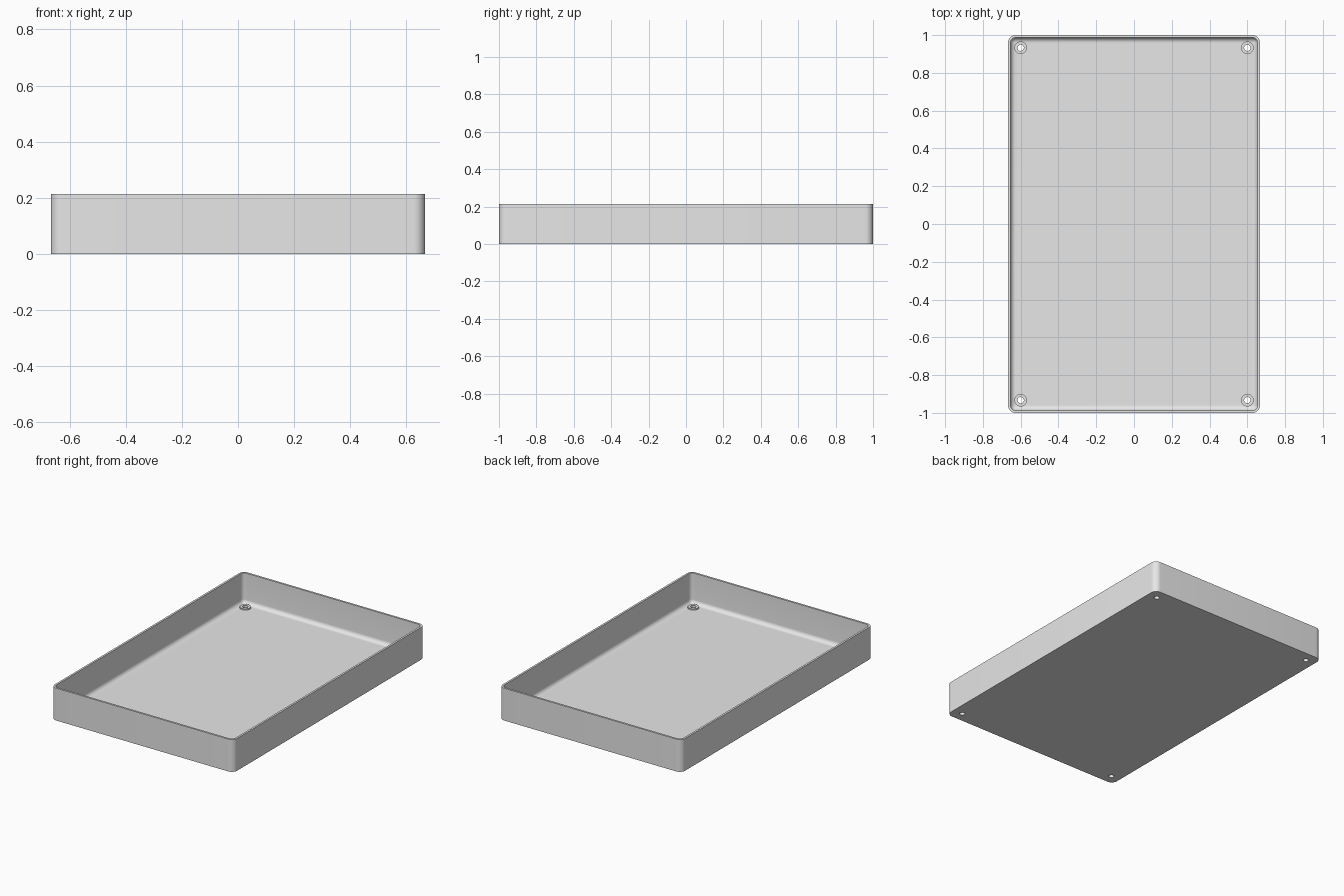
import bpy, bmesh
from math import sin, cos, pi

cube = bpy.data.objects.get("Cube")
if cube:
    bpy.data.objects.remove(cube, do_unlink=True)

HX, HY, H = 0.6667, 1.0, 0.2135      # half width, half length, height
WALL, FLOOR = 0.0133, 0.0133
R = 0.04                             # outer corner radius
FILLET = R - WALL
HOLE_X, HOLE_Y, HOLE_R, BOSS_R, BOSS_TOP = 0.6, 0.933, 0.0167, 0.0333, 0.0225
CORNERS = [(sx * HOLE_X, sy * HOLE_Y) for sx in (-1, 1) for sy in (-1, 1)]

grey = bpy.data.materials.new("light_grey")
grey.use_nodes = True
grey.diffuse_color = (0.8, 0.8, 0.8, 1)
grey.node_tree.nodes["Principled BSDF"].inputs["Base Color"].default_value = (0.8, 0.8, 0.8, 1)


def make_object(name, bm):
    bmesh.ops.remove_doubles(bm, verts=bm.verts, dist=1e-5)
    bmesh.ops.recalc_face_normals(bm, faces=bm.faces)
    mesh = bpy.data.meshes.new(name)
    bm.to_mesh(mesh)
    bm.free()
    mesh.materials.append(grey)
    obj = bpy.data.objects.new(name, mesh)
    bpy.context.collection.objects.link(obj)
    return obj


def bridge(bm, a, b):
    for i in range(len(a)):
        j = (i + 1) % len(a)
        bm.faces.new((a[i], a[j], b[j], b[i]))


def rounded_ring(bm, inset, z, steps=10):
    """Rounded rectangle of vertices, inset from the outer wall."""
    r = max(R - inset, 0)
    ring = []
    for q, (sx, sy) in enumerate([(1, 1), (-1, 1), (-1, -1), (1, -1)]):
        for k in range(steps + 1):
            a = (q + k / steps) * pi / 2
            ring.append(bm.verts.new((sx * (HX - R) + r * cos(a),
                                      sy * (HY - R) + r * sin(a), z)))
    return ring


def circle(bm, x, y, r, z, n=32):
    return [bm.verts.new((x + r * cos(2 * pi * i / n), y + r * sin(2 * pi * i / n), z))
            for i in range(n)]


def smooth(obj):
    bpy.ops.object.select_all(action='DESELECT')
    obj.select_set(True)
    bpy.context.view_layer.objects.active = obj
    bpy.ops.object.shade_smooth_by_angle(angle=0.6)


# Tray: outer wall, rim, inner wall and fillet down to the floor
profile = [(0, 0), (0, H), (WALL, H)]
for k in range(9):
    a = k / 8 * pi / 2
    profile.append((WALL + FILLET * (1 - cos(a)), FLOOR + FILLET * (1 - sin(a))))
bm = bmesh.new()
rings = [rounded_ring(bm, inset, z) for inset, z in profile]
for a, b in zip(rings, rings[1:]):
    bridge(bm, a, b)
bm.faces.new(rings[0])
bm.faces.new(rings[-1])
tray = make_object("tray", bm)

# Screw holes through the floor
bm = bmesh.new()
for x, y in CORNERS:
    low, high = (circle(bm, x, y, HOLE_R, z) for z in (-0.05, 0.05))
    bridge(bm, low, high)
    bm.faces.new(low)
    bm.faces.new(high)
cutter = make_object("hole_cutter", bm)
cutter.hide_render = True
mod = tray.modifiers.new("holes", 'BOOLEAN')
mod.operation, mod.solver, mod.object = 'DIFFERENCE', 'EXACT', cutter
bpy.ops.object.select_all(action='DESELECT')
tray.select_set(True)
bpy.context.view_layer.objects.active = tray
bpy.ops.object.modifier_apply(modifier=mod.name)
bpy.data.objects.remove(cutter, do_unlink=True)
smooth(tray)

# Raised ring around each hole
for x, y in CORNERS:
    bm = bmesh.new()
    loops = [circle(bm, x, y, r, z) for r, z in
             ((BOSS_R, FLOOR), (BOSS_R, BOSS_TOP), (HOLE_R, BOSS_TOP), (HOLE_R, FLOOR))]
    for a, b in zip(loops, loops[1:] + loops[:1]):
        bridge(bm, a, b)
    name = ("back" if y > 0 else "front") + ("_left" if x > 0 else "_right") + "_boss"
    smooth(make_object(name, bm))
